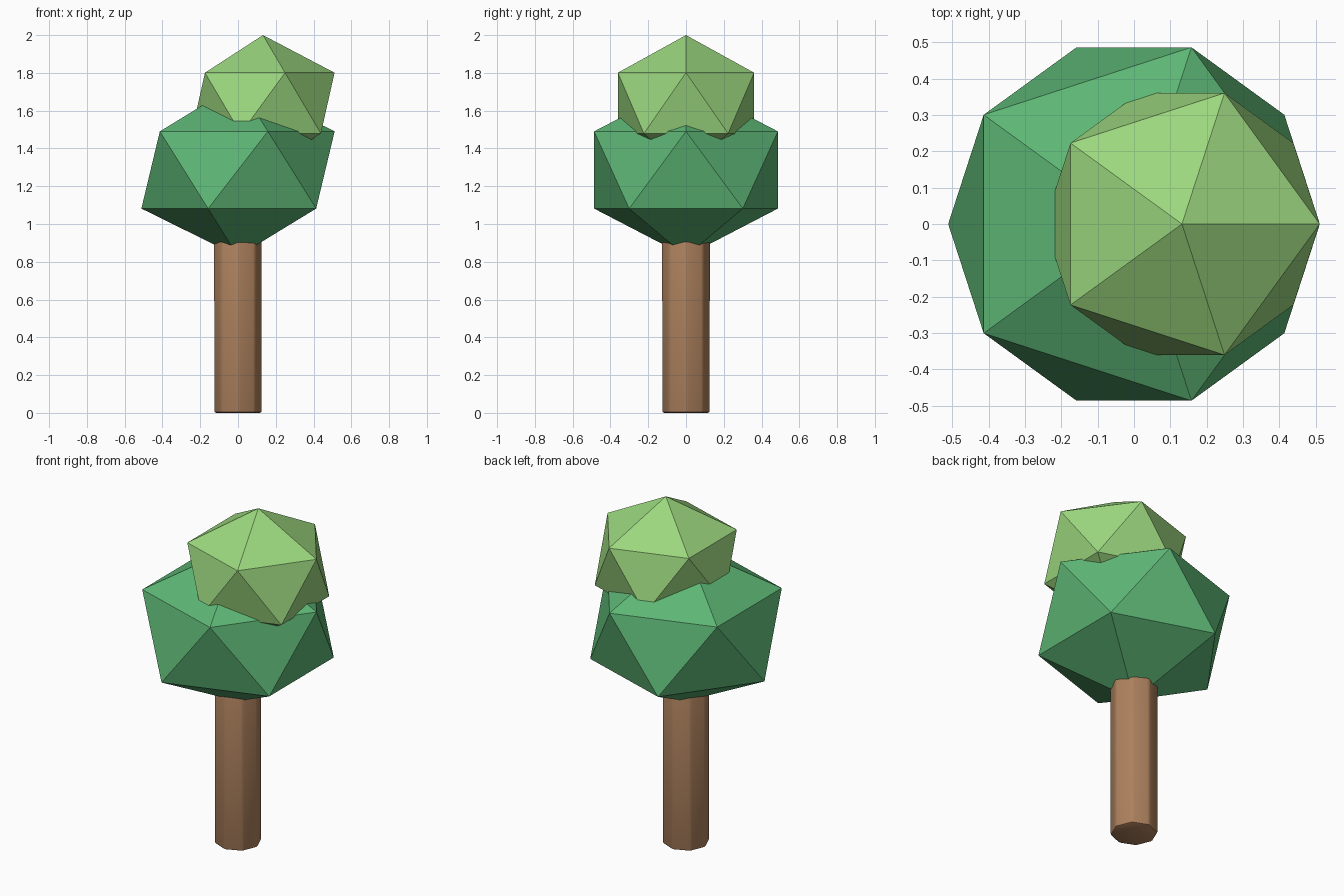
import bpy

if "Cube" in bpy.data.objects:
    bpy.data.objects.remove(bpy.data.objects["Cube"])


def paint(obj, name, rgb):
    mat = bpy.data.materials.new(name)
    mat.diffuse_color = (*rgb, 1)
    mat.use_nodes = True
    mat.node_tree.nodes["Principled BSDF"].inputs["Base Color"].default_value = mat.diffuse_color
    obj.data.materials.append(mat)


def foliage(name, radius, height_radius, location, rgb):
    bpy.ops.mesh.primitive_ico_sphere_add(subdivisions=1, radius=1, location=location)
    obj = bpy.context.object
    obj.name = name
    obj.scale = (radius, radius, height_radius)
    bpy.ops.object.transform_apply(location=False, rotation=False, scale=True)
    bpy.ops.object.shade_flat()
    paint(obj, name + "_green", rgb)


# Eight-sided trunk with softened edges, running up into the foliage
TRUNK_HEIGHT = 1.1
bpy.ops.mesh.primitive_cylinder_add(vertices=8, radius=0.128, depth=TRUNK_HEIGHT,
                                    location=(0, 0, TRUNK_HEIGHT / 2))
trunk = bpy.context.object
trunk.name = "trunk"
bevel = trunk.modifiers.new("soft_edges", "BEVEL")
bevel.width = 0.012
bevel.segments = 2
bpy.ops.object.modifier_apply(modifier=bevel.name)
bpy.ops.object.shade_smooth_by_angle()
paint(trunk, "bark_brown", (0.42, 0.22, 0.11))

# Two squashed, faceted leaf clumps
foliage("lower_foliage", 0.572, 0.457, (0, 0, 1.286), (0.11, 0.47, 0.18))
foliage("upper_foliage", 0.424, 0.36, (0.132, 0, 1.64), (0.33, 0.68, 0.21))
